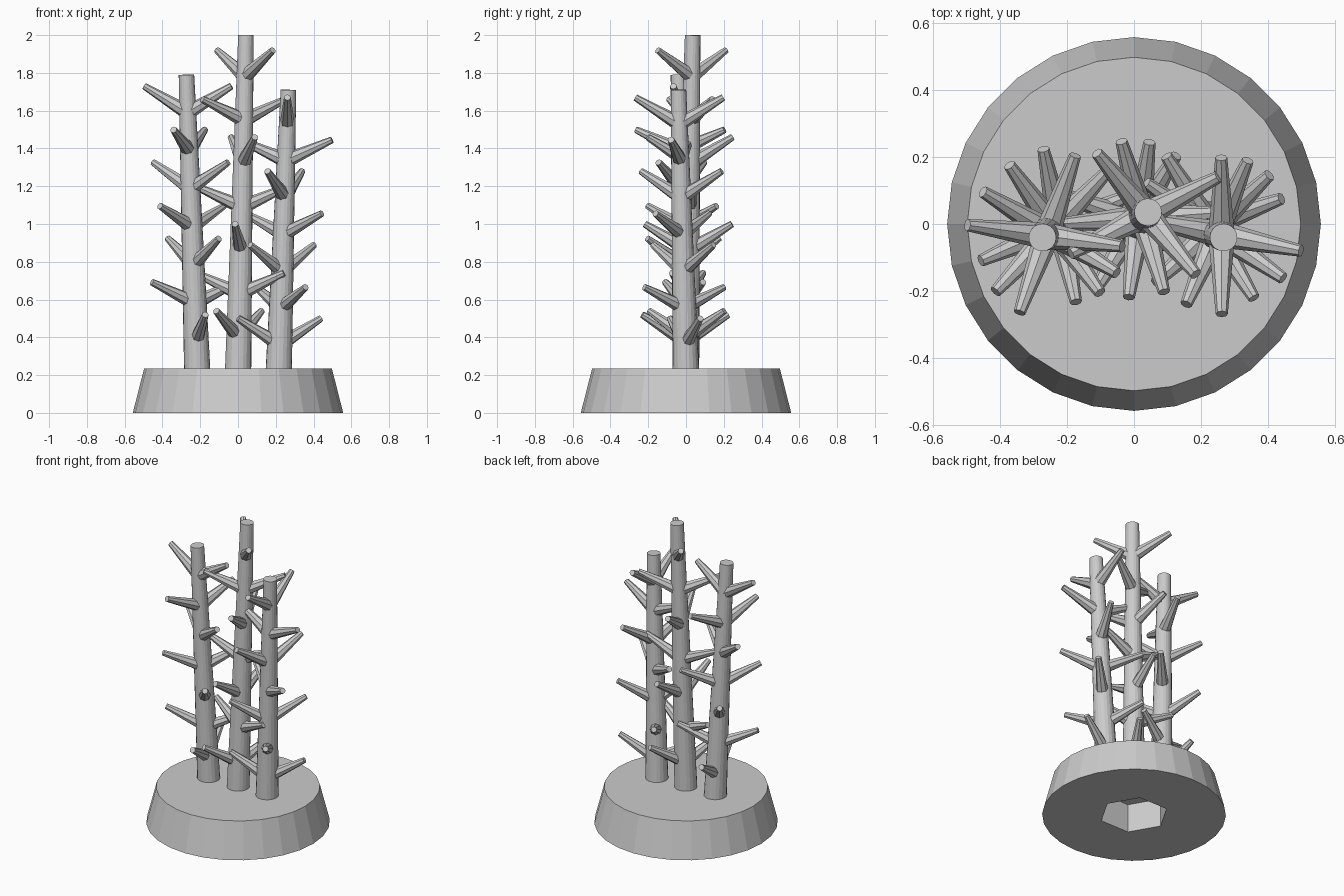
import bpy
import bmesh
from math import radians, sin, cos
from mathutils import Vector, Matrix

if "Cube" in bpy.data.objects:
    bpy.data.objects.remove(bpy.data.objects["Cube"], do_unlink=True)

GREY = (0.6, 0.6, 0.6, 1)
grey = bpy.data.materials.new("plain_grey")
grey.use_nodes = True
grey.diffuse_color = GREY
grey.node_tree.nodes["Principled BSDF"].inputs["Base Color"].default_value = GREY


def tapered_rod(name, start, end, r_start, r_end, sides):
    """Flat-shaded tapered cylinder running from start to end."""
    axis = end - start
    place = (Matrix.Translation((start + end) / 2)
             @ axis.to_track_quat('Z', 'Y').to_matrix().to_4x4())
    bm = bmesh.new()
    bmesh.ops.create_cone(bm, cap_ends=True, segments=sides, radius1=r_start,
                          radius2=r_end, depth=axis.length, matrix=place)
    mesh = bpy.data.meshes.new(name)
    bm.to_mesh(mesh)
    bm.free()
    mesh.materials.append(grey)
    obj = bpy.data.objects.new(name, mesh)
    bpy.context.collection.objects.link(obj)
    return obj


# Round base with a hexagonal socket cut into its underside
base = tapered_rod("base", Vector((0, 0, 0)), Vector((0, 0, 0.235)), 0.557, 0.497, 28)
socket = tapered_rod("socket_cutter", Vector((0, 0, -0.1)), Vector((0, 0, 0.19)), 0.21, 0.21, 6)
# Turn the hexagon so that two corners lie on the x axis
socket.data.transform(Matrix.Rotation(radians(30), 4, 'Z'))
socket.hide_render = True
cut = base.modifiers.new("socket", 'BOOLEAN')
cut.operation = 'DIFFERENCE'
cut.solver = 'EXACT'
cut.object = socket
bpy.context.view_layer.objects.active = base
bpy.ops.object.modifier_apply(modifier=cut.name)
bpy.data.objects.remove(socket, do_unlink=True)

# Leaning stems: name, foot x, top centre, lowest and highest whorl, first whorl angle
STEMS = [
    ("right_stem", -0.215, (-0.273, -0.04, 1.79), 0.38, 1.59, 102),
    ("middle_stem", 0.0, (0.042, 0.035, 2.0), 0.40, 1.78, 59),
    ("left_stem", 0.215, (0.267, -0.04, 1.71), 0.36, 1.53, 20),
]
WHORLS = 7
TURN = 101.7
LENGTH = 0.272

for name, foot_x, top, low, high, first in STEMS:
    foot, top = Vector((foot_x, 0, 0.2)), Vector(top)
    tapered_rod(name, foot, top, 0.07, 0.041, 20)
    # Opposite pairs of pegs, spiralling up the stem
    for i in range(WHORLS):
        z = low + (high - low) * i / (WHORLS - 1)
        root = foot.lerp(top, (z - foot.z) / (top.z - foot.z))
        pitch = radians(24 if i % 2 else 31)
        for side in (0, 180):
            turn = radians(first + TURN * i + side)
            direction = Vector((cos(pitch) * cos(turn), cos(pitch) * sin(turn), sin(pitch)))
            tapered_rod(f"{name}_branch", root, root + direction * LENGTH, 0.04, 0.018, 8)
